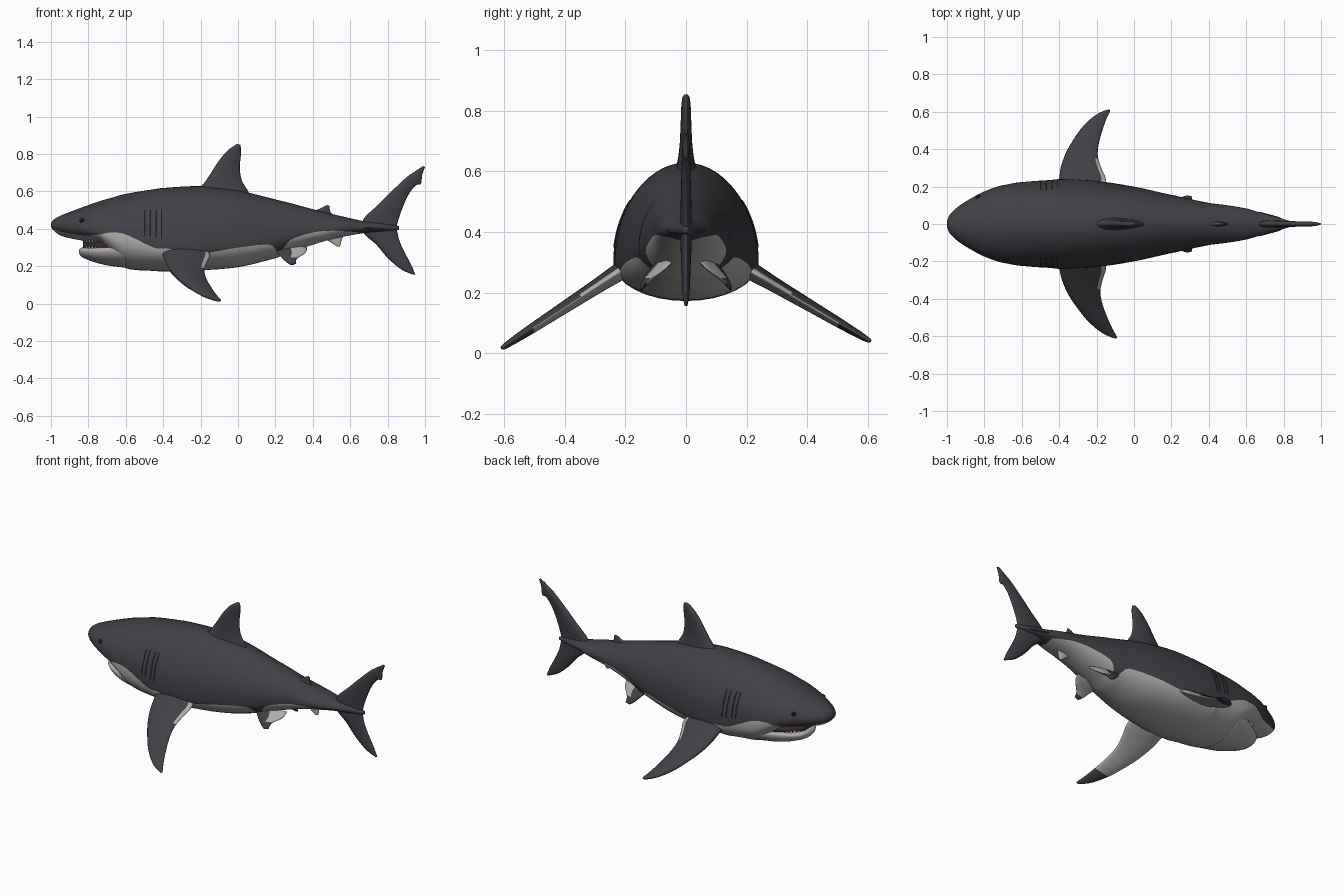
import bpy, bmesh, math
from mathutils import Vector

cube = bpy.data.objects.get("Cube")
if cube:
    bpy.data.objects.remove(cube, do_unlink=True)


def material(name, *rgb):
    mat = bpy.data.materials.new(name)
    mat.use_nodes = True
    mat.diffuse_color = (*rgb, 1)
    mat.node_tree.nodes["Principled BSDF"].inputs["Base Color"].default_value = (*rgb, 1)
    return mat


SLATE = material("slate grey skin", .05, .05, .06)
PALE = material("pale belly skin", .43, .43, .42)
MOUTH = material("dark mouth", .05, .025, .025)
TOOTH = material("ivory teeth", .6, .58, .53)
BLACK = material("black eye", .01, .01, .012)


def smooth_rows(rows, steps):
    """Run a Catmull-Rom spline through rows of numbers."""
    out = []
    for i in range(len(rows) - 1):
        four = [rows[max(i - 1, 0)], rows[i], rows[i + 1], rows[min(i + 2, len(rows) - 1)]]
        for k in range(steps):
            t = k / steps
            out.append([b + t / 2 * (c - a + t * (2*a - 5*b + 4*c - d + t * (3*(b - c) + d - a)))
                        for a, b, c, d in zip(*four)])
    return out + [list(rows[-1])]


def add_mesh(name, bm, mats):
    bmesh.ops.recalc_face_normals(bm, faces=bm.faces)
    mesh = bpy.data.meshes.new(name)
    bm.to_mesh(mesh)
    bm.free()
    for mat in mats:
        mesh.materials.append(mat)
    mesh.shade_smooth()
    obj = bpy.data.objects.new(name, mesh)
    bpy.context.collection.objects.link(obj)
    return obj


def loft(name, rings, mats, rule=lambda i, j: 0):
    """Skin closed rings; rule gives a material index per ring and column."""
    bm = bmesh.new()
    rows = [[bm.verts.new(p) for p in ring] for ring in rings]
    n = len(rows[0])
    for i in range(len(rows) - 1):
        for j in range(n):
            k = (j + 1) % n
            face = bm.faces.new((rows[i][j], rows[i][k], rows[i + 1][k], rows[i + 1][j]))
            face.material_index = rule(i, j)
    for end, i in ((rows[0], 0), (rows[-1], len(rows) - 2)):
        bm.faces.new(end).material_index = rule(i, n // 2)
    return add_mesh(name, bm, mats)


def skin_point(row, angle):
    x, top, bottom, width, mid = row[:5]
    height = top - mid if angle > 0 else mid - bottom
    return Vector((x, width * math.cos(angle), mid + height * math.sin(angle)))


# Body: x, top, bottom, half width, height of widest point, colour line
BODY = smooth_rows([
    (-1, .43, .413, .015, .422, .416), (-.985, .45, .39, .05, .415, .40),
    (-.95, .47, .365, .085, .415, .385), (-.9, .49, .35, .12, .41, .375),
    (-.82, .52, .335, .165, .4, .365), (-.74, .548, .32, .197, .38, .37),
    (-.68, .565, .26, .212, .36, .38), (-.6, .587, .19, .225, .34, .37),
    (-.45, .612, .175, .235, .31, .3), (-.38, .62, .172, .24, .3, .295),
    (-.2, .628, .178, .23, .3, .27), (0, .605, .195, .2, .32, .3),
    (.17, .565, .235, .162, .34, .315), (.22, .552, .25, .152, .35, .27),
    (.28, .538, .275, .138, .365, .34), (.4, .505, .315, .113, .385, .38),
    (.5, .48, .345, .1, .4, .39), (.6, .457, .365, .083, .405, .385),
    (.68, .44, .378, .06, .405, .38), (.78, .43, .385, .032, .405, .387),
    (.86, .415, .395, .008, .405, .396)], 6)
BELLY, BACK = 8, 16


def body_ring(row):
    top, bottom, width, mid, line = row[1:]
    height = top - mid if line > mid else mid - bottom
    split = math.asin(max(-.98, min(.9, (line - mid) / height)))
    low = -math.pi / 2
    angles = [low + (split - low) * k / BELLY for k in range(BELLY)]
    angles += [split + (-low - split) * k / BACK for k in range(BACK + 1)]
    left = [skin_point(row, a) for a in angles]
    return left + [Vector((p.x, -p.y, p.z)) for p in left[-2:0:-1]]


def body_colour(i, j):
    half = BELLY + BACK
    pale = j < BELLY or j >= 2 * half - BELLY
    return int(pale and -.985 < BODY[i][0] < .63)


loft("body", [body_ring(r) for r in BODY], [SLATE, PALE], body_colour)


# Jaw and mouth lining: x, top, bottom, half width, height of widest point
def oval_loft(name, rows, mat):
    turns = [math.tau * k / 32 - math.pi for k in range(32)]
    loft(name, [[skin_point(r, a) for a in turns] for r in smooth_rows(rows, 5)], [mat])


JAW = [(-.85, .288, .272, .025, .28), (-.835, .3, .25, .07, .285),
       (-.78, .305, .226, .118, .285), (-.7, .315, .205, .165, .29),
       (-.6, .32, .192, .2, .3)]
oval_loft("lower_jaw", JAW, PALE)
oval_loft("mouth_lining", [(-.83, .34, .28, .04, .31), (-.78, .35, .27, .095, .31),
                           (-.7, .35, .27, .15, .31), (-.65, .34, .28, .16, .31)], MOUTH)

# Teeth: two curved rows of small cones
bm = bmesh.new()
for row, z, sign in ((0, .327, -1), (1, .308, 1)):
    for k in range(-7, 8):
        a = k / 7 * 1.25
        made = bmesh.ops.create_cone(bm, segments=6, radius1=.008, radius2=0, depth=.026)
        for v in made["verts"]:
            v.co.z *= sign
            v.co += Vector((-.70 - .125 * math.cos(a), .118 * math.sin(a), z))
add_mesh("teeth", bm, [TOOTH])


# Fins: each station is a leading point, a trailing point and a half thickness
def fin(name, stations, normal, mats=(SLATE,), rule=lambda u, s, outer: 0):
    rows = smooth_rows(stations, 5)
    n = 20
    normal = Vector(normal).normalized()
    rings = []
    for r in rows:
        lead, trail = Vector(r[0:3]), Vector(r[3:6])
        ring = []
        for k in range(n):
            a = math.tau * k / n
            s = (1 - math.cos(a)) / 2
            ring.append(lead.lerp(trail, s) + normal * r[6] * math.sin(a) * (1.2 - .6 * s))
        rings.append(ring)

    def colour(i, j):
        s = (1 - math.cos(math.tau * (j + .5) / n)) / 2
        return rule(i / (len(rows) - 1), s, j < n // 2)
    return loft(name, rings, mats, colour)


def upright(name, rows, mats=(SLATE,)):
    return fin(name, [(a, 0, b, c, 0, d, t) for a, b, c, d, t in rows], (0, 1, 0), mats)


upright("dorsal_fin", [
    (-.25, .58, .06, .57, .045), (-.19, .635, .055, .6, .032), (-.15, .69, .02, .66, .023),
    (-.105, .76, .01, .73, .019), (-.06, .815, .015, .79, .017),
    (-.02, .845, .015, .835, .013), (-.005, .854, .012, .85, .006)])
upright("second_dorsal_fin", [
    (.38, .49, .52, .46, .018), (.43, .505, .495, .49, .011),
    (.46, .52, .49, .508, .008), (.475, .527, .488, .523, .004)])
upright("anal_fin", [
    (.44, .355, .57, .37, .016), (.485, .335, .555, .345, .011),
    (.515, .315, .55, .322, .008), (.53, .305, .545, .307, .004)], (PALE,))
upright("tail_fin", [
    (.935, .155, .948, .157, .005), (.87, .185, .925, .21, .012), (.8, .245, .888, .28, .015),
    (.74, .315, .862, .34, .018), (.67, .38, .85, .4, .02), (.67, .45, .855, .44, .02),
    (.75, .53, .875, .5, .018), (.82, .6, .91, .58, .016), (.9, .675, .95, .632, .014),
    (.935, .7, .978, .64, .013), (.96, .717, .985, .69, .011), (.99, .735, 1, .73, .005)])


def pectoral_colour(u, s, outer):
    return int(u < .34 and s > .9) if outer else int(u < .62)


def pelvic_colour(u, s, outer):
    return int(u < .6 and s > .45) if outer else int(u < .7)


PECTORAL = [
    (-.42, .17, -.16, .17, .035), (-.4, .24, -.15, .24, .03), (-.385, .3, -.165, .29, .026),
    (-.355, .37, -.18, .36, .023), (-.31, .44, -.168, .43, .02), (-.25, .515, -.14, .505, .017),
    (-.18, .575, -.115, .56, .013), (-.12, .605, -.095, .595, .009),
    (-.095, .61, -.09, .607, .004)]
PELVIC = [
    (.18, .085, .3, .37, .05, .3, .02), (.215, .12, .265, .36, .08, .27, .015),
    (.25, .14, .23, .315, .125, .24, .011), (.28, .15, .208, .31, .145, .213, .005)]

for side, label in ((1, "left"), (-1, "right")):
    # The two pectoral fins are posed slightly differently
    sweep, lift = (.1, .06) if side > 0 else (0, 0)

    def place(x, y):
        reach = y - .23
        return x - sweep * max(reach, 0), side * y, .262 - (.65 - lift) * reach
    fin(label + "_pectoral_fin",
        [(*place(a, b), *place(c, d), t) for a, b, c, d, t in PECTORAL],
        (0, side * .65, 1), (SLATE, PALE), pectoral_colour)
    fin(label + "_pelvic_fin",
        [(a, side * b, c, d, side * e, f, t) for a, b, c, d, e, f, t in PELVIC],
        (0, side * .8, .58), (SLATE, PALE), pelvic_colour)
    # Flat keel beside the tail root
    fin(label + "_tail_keel",
        [(.6, 0, .405, .82, 0, .4, .012), (.63, side * .05, .405, .79, side * .03, .4, .008),
         (.67, side * .066, .403, .76, side * .042, .4, .003)], (0, 0, 1))

    # Eye
    row = min(BODY, key=lambda r: abs(r[0] + .83))
    bm = bmesh.new()
    bmesh.ops.create_uvsphere(bm, u_segments=16, v_segments=10, radius=.013)
    spot = skin_point(row, .38)
    bmesh.ops.translate(bm, verts=bm.verts, vec=(spot.x, side * (spot.y - .005), spot.z))
    add_mesh(label + "_eye", bm, [BLACK])

    # Gill slits
    for g in range(4):
        row = min(BODY, key=lambda r: abs(r[0] + .5 - g * .03))
        curve = bpy.data.curves.new(f"{label}_gill_slit", "CURVE")
        curve.dimensions = "3D"
        curve.bevel_depth = .003
        line = curve.splines.new("POLY")
        line.points.add(9)
        for k, point in enumerate(line.points):
            p = skin_point(row, .15 + k * .06)
            point.co = (p.x, side * p.y, p.z, 1)
        curve.materials.append(SLATE)
        slit = bpy.data.objects.new(f"{label}_gill_slit_{g + 1}", curve)
        bpy.context.collection.objects.link(slit)
